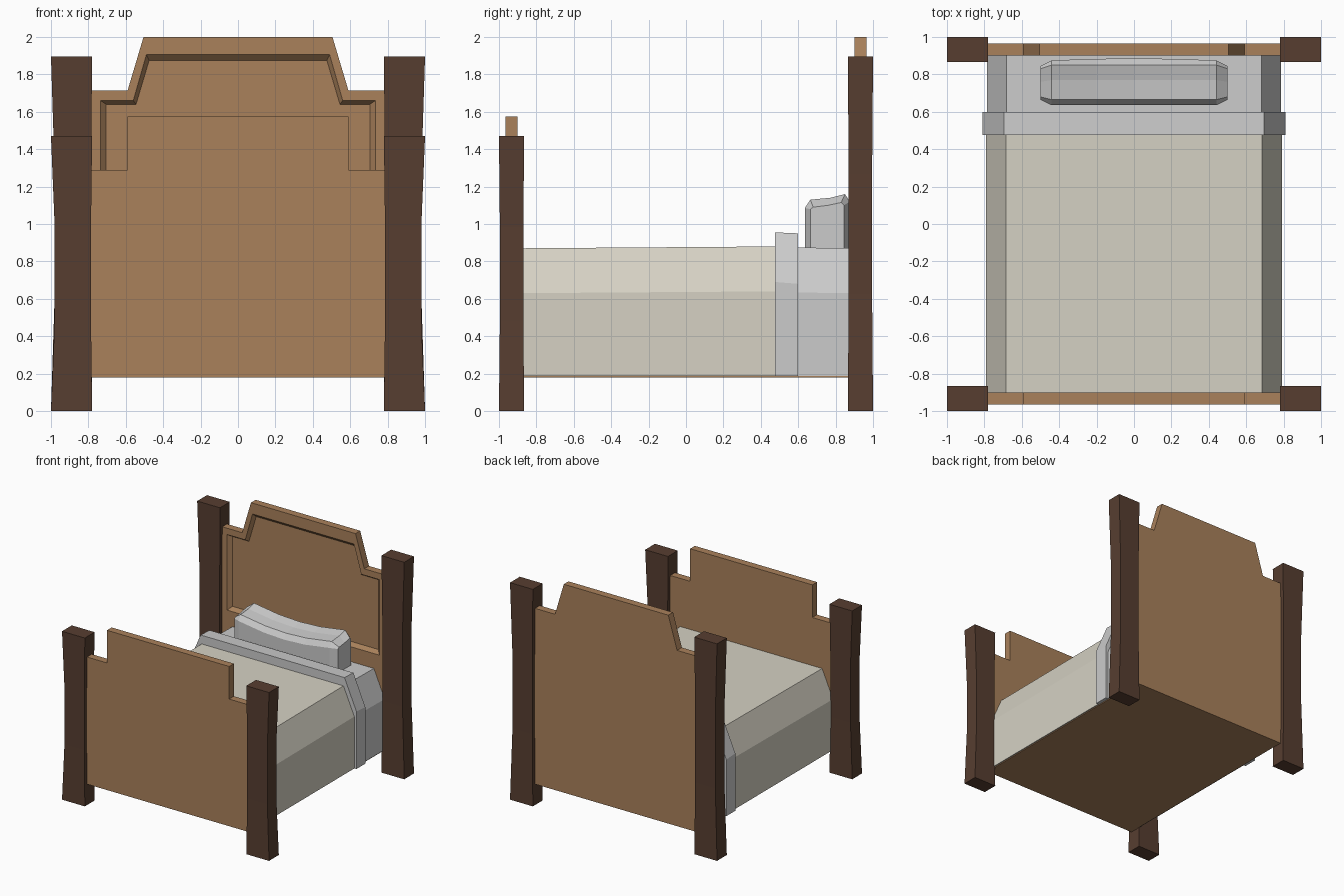
import bpy, bmesh

if "Cube" in bpy.data.objects:
    bpy.data.objects.remove(bpy.data.objects["Cube"])


def material(name, rgb):
    m = bpy.data.materials.new(name)
    m.diffuse_color = (*rgb, 1)
    m.use_nodes = True
    m.node_tree.nodes["Principled BSDF"].inputs["Base Color"].default_value = m.diffuse_color
    return m


DARK = material("dark_wood", (0.095, 0.048, 0.030))
WOOD = material("light_wood", (0.40, 0.22, 0.105))
CLOTH = material("blanket_cloth", (0.67, 0.64, 0.55))
LINEN = material("linen", (0.76, 0.76, 0.74))


def loft(name, rings, mat):
    """Skin a stack of equal-length rings and cap both ends."""
    bm = bmesh.new()
    loops = [[bm.verts.new(p) for p in ring] for ring in rings]
    n = len(loops[0])
    for a, b in zip(loops, loops[1:]):
        for i in range(n):
            j = (i + 1) % n
            bm.faces.new((a[i], a[j], b[j], b[i]))
    bm.faces.new(loops[0][::-1])
    bm.faces.new(loops[-1])
    bmesh.ops.recalc_face_normals(bm, faces=bm.faces)
    me = bpy.data.meshes.new(name)
    bm.to_mesh(me)
    bm.free()
    me.materials.append(mat)
    ob = bpy.data.objects.new(name, me)
    bpy.context.collection.objects.link(ob)
    return ob


def outline(half, y):
    """Mirror a right-hand (x, z) profile, bottom to top, at depth y."""
    pts = half + [(-x, z) for x, z in reversed(half)]
    return [(x, y, z) for x, z in pts]


# Corner posts with a narrowed waist
def post(name, sx, sy, height):
    rings = []
    for t, slim in ((0, 0), (0.33, 1), (0.67, 1), (1, 0)):
        x0, x1 = 0.78 + 0.006 * slim, 1 - 0.02 * slim
        y0, y1 = 0.865 + 0.005 * slim, 1 - 0.005 * slim
        rings.append([(sx * x, sy * y, t * height)
                      for x, y in ((x0, y0), (x1, y0), (x1, y1), (x0, y1))])
    loft(name, rings, DARK)


for sx, side in ((-1, "left"), (1, "right")):
    post("front_post_" + side, sx, -1, 1.47)
    post("back_post_" + side, sx, 1, 1.895)

# Headboard with a bevelled recessed panel
head = [(0.79, 0.18), (0.79, 1.715), (0.59, 1.715), (0.505, 2.0)]
panel = [(0.735, 1.0), (0.735, 1.66), (0.56, 1.66), (0.49, 1.905)]
inner = [(0.705, 1.03), (0.705, 1.64), (0.545, 1.64), (0.475, 1.875)]
loft("headboard", [outline(head, 0.965), outline(head, 0.90),
                   outline(panel, 0.90), outline(inner, 0.93)], WOOD)

# Stepped footboard
foot = [(0.79, 0.18), (0.79, 1.29), (0.59, 1.29), (0.59, 1.575)]
loft("footboard", [outline(foot, -0.965), outline(foot, -0.90)], WOOD)

# Base under the bedding
base = [(0.78, 0.18), (0.78, 0.21)]
loft("bed_base", [outline(base, -0.91), outline(base, 0.91)], WOOD)


# Bedding: chamfered sections along the bed
def cover(w, top_w, shoulder, top):
    return [(w, 0.187), (w, shoulder), (top_w, top)]


loft("blanket", [outline(cover(0.79, 0.685, 0.63, 0.87), -0.905),
                 outline(cover(0.79, 0.685, 0.64, 0.88), 0.50)], CLOTH)
loft("sheet", [outline(cover(0.787, 0.683, 0.635, 0.876), 0.49),
               outline(cover(0.787, 0.683, 0.63, 0.87), 0.905)], LINEN)
loft("sheet_fold", [outline(cover(0.81, 0.695, 0.69, 0.955), 0.477),
                    outline(cover(0.81, 0.695, 0.68, 0.95), 0.60)], LINEN)

# Pillow sagging towards the middle
end = [(0.665, 0.868), (0.665, 1.08), (0.68, 1.09), (0.76, 1.10),
       (0.83, 1.115), (0.845, 1.10), (0.845, 0.868)]
body = [(0.635, 0.868), (0.635, 1.085), (0.665, 1.13), (0.77, 1.14),
        (0.85, 1.16), (0.875, 1.12), (0.875, 0.868)]
sections = []
for x, prof, sag, bulge in ((-0.5, end, 0, 0), (-0.44, body, 0, 0),
                            (-0.2, body, 0.035, 0.008), (0, body, 0.045, 0.01),
                            (0.2, body, 0.035, 0.008), (0.44, body, 0, 0),
                            (0.5, end, 0, 0)):
    sections.append([(x, y + (bulge if y > 0.86 else 0), z - (sag if z > 1 else 0))
                     for y, z in prof])
loft("pillow", sections, LINEN)
